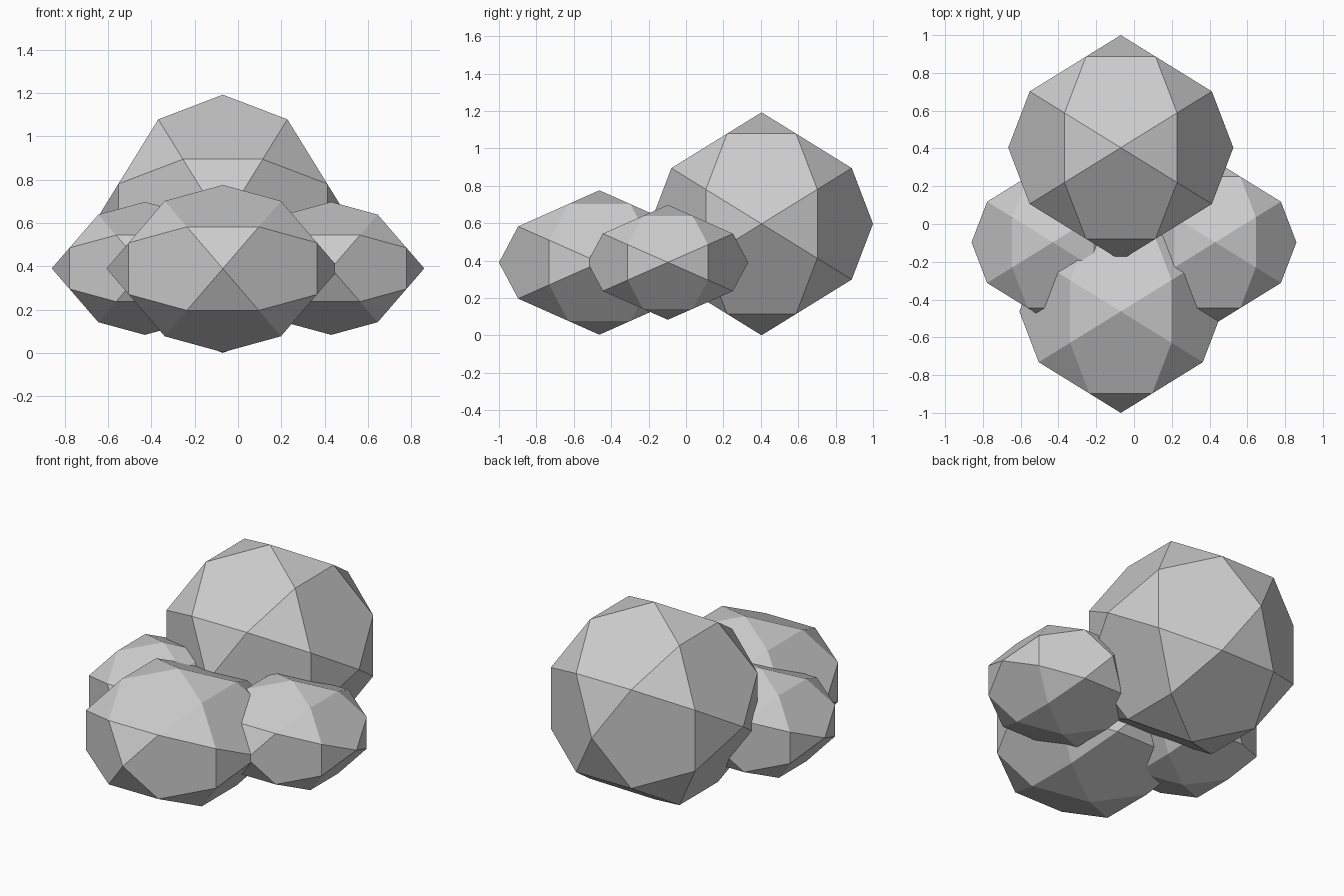
import bpy, bmesh, math
from itertools import product

if "Cube" in bpy.data.objects:
    bpy.data.objects.remove(bpy.data.objects["Cube"])


def faceted_lobe(name, center, radii):
    """Icosidodecahedron (pentagons + triangles), scaled to the given radii."""
    a, b, c = (math.sqrt(5) - 1) / 4, 0.5, (math.sqrt(5) + 1) / 4
    pts = set()
    for s, t, u in product((-1, 1), repeat=3):
        for p in ((s, 0, 0), (0, s, 0), (0, 0, s),
                  (s * a, t * c, u * b), (s * b, t * a, u * c), (s * c, t * b, u * a)):
            pts.add(p)
    bm = bmesh.new()
    for p in sorted(pts):
        bm.verts.new(p)
    bmesh.ops.convex_hull(bm, input=bm.verts[:])
    bmesh.ops.dissolve_limit(bm, angle_limit=math.radians(2),
                             verts=bm.verts[:], edges=bm.edges[:])
    bmesh.ops.scale(bm, vec=radii, verts=bm.verts[:])
    bmesh.ops.recalc_face_normals(bm, faces=bm.faces[:])
    me = bpy.data.meshes.new(name)
    bm.to_mesh(me)
    bm.free()
    ob = bpy.data.objects.new(name, me)
    ob.location = center
    bpy.context.collection.objects.link(ob)
    return ob


# Large rear lobe
faceted_lobe("rear_lobe", (-0.07, 0.404, 0.597), (0.596, 0.596, 0.596))
# Flattened front lobe
faceted_lobe("front_lobe", (-0.07, -0.463, 0.39), (0.537, 0.537, 0.386))
# Smaller flattened lobes on both sides
for side, x in (("left", -0.43), ("right", 0.43)):
    faceted_lobe(side + "_lobe", (x, -0.097, 0.391), (0.43, 0.43, 0.307))
